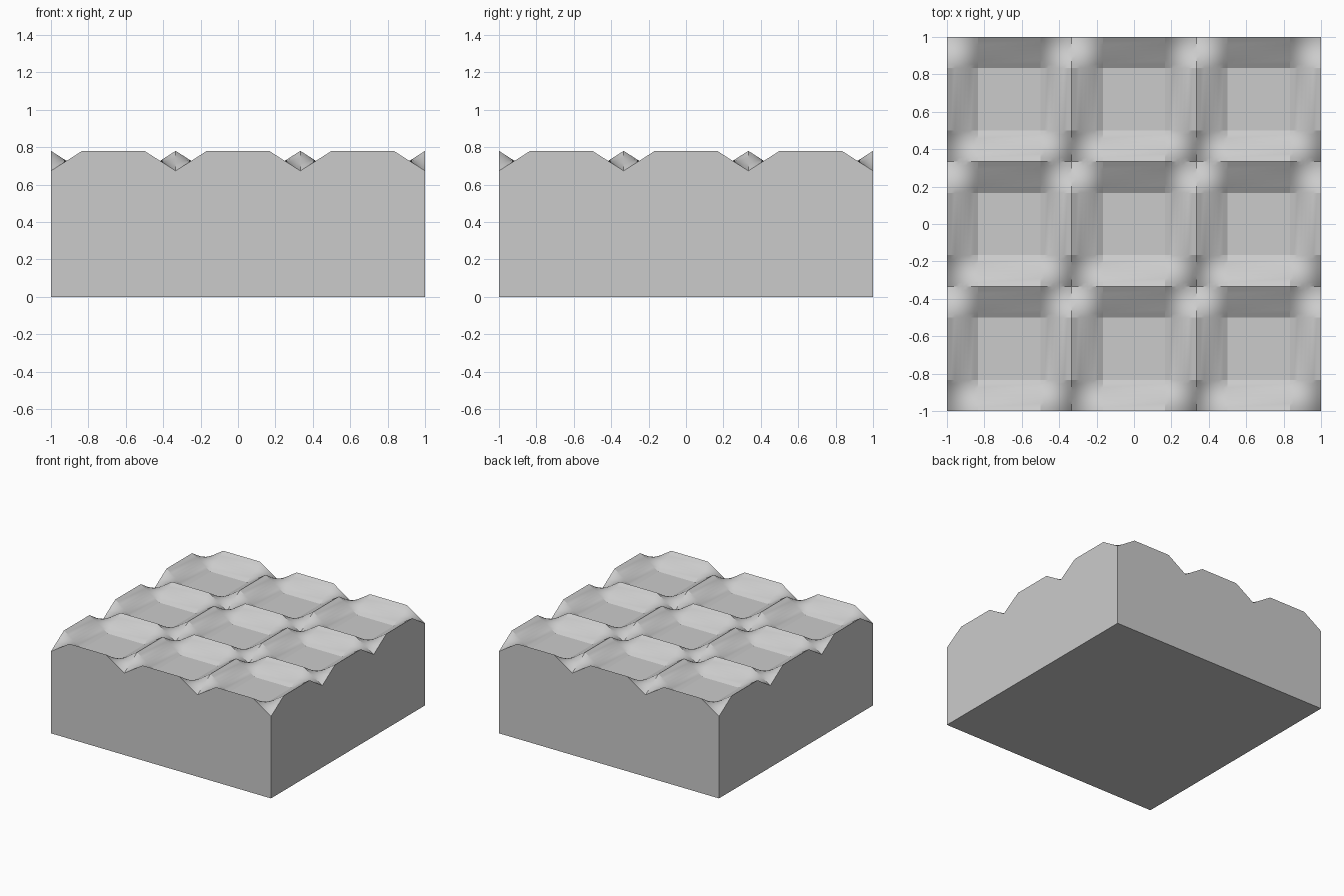
import bpy, bmesh, math

if "Cube" in bpy.data.objects:
    bpy.data.objects.remove(bpy.data.objects["Cube"])

CELLS = 3            # tiles along each side
STEPS = 8            # subdivisions of each sloped band
LOW, HIGH = 0.673, 0.78
PITCH = 2 / CELLS
RAMP = PITCH / 4


def stations():
    """Positions along one side with their ramp factor (0 at tile border, 1 in the middle)."""
    pts = []
    for c in range(CELLS):
        x0 = -1 + c * PITCH
        pts += [(x0 + RAMP * i / STEPS, i / STEPS) for i in range(STEPS + 1)]
        pts += [(x0 + PITCH - RAMP * i / STEPS, i / STEPS) for i in range(STEPS, 0, -1)]
    return pts + [(1.0, 0.0)]


# Woven relief: tile middles and corners low, tile border middles high
pts = stations()
n = len(pts)
bm = bmesh.new()
grid = [[bm.verts.new((x, y, LOW + (HIGH - LOW) * (a + b - 2 * a * b)))
         for x, a in pts] for y, b in pts]
for j in range(n - 1):
    for i in range(n - 1):
        bm.faces.new((grid[j][i], grid[j][i + 1], grid[j + 1][i + 1], grid[j + 1][i]))

# Side walls down to the ground and a flat underside
border = [e for e in bm.edges if e.is_boundary]
ext = bmesh.ops.extrude_edge_only(bm, edges=border)["geom"]
for v in ext:
    if isinstance(v, bmesh.types.BMVert):
        v.co.z = 0
rim = [e for e in ext if isinstance(e, bmesh.types.BMEdge) and e.is_boundary]
bmesh.ops.contextual_create(bm, geom=rim)
bmesh.ops.recalc_face_normals(bm, faces=bm.faces)

mesh = bpy.data.meshes.new("relief_block")
bm.to_mesh(mesh)
bm.free()
block = bpy.data.objects.new("relief_block", mesh)
bpy.context.collection.objects.link(block)

# Smooth the twisted corner patches, keep the creases sharp
bpy.context.view_layer.objects.active = block
block.select_set(True)
bpy.ops.object.shade_smooth_by_angle(angle=math.radians(15))
